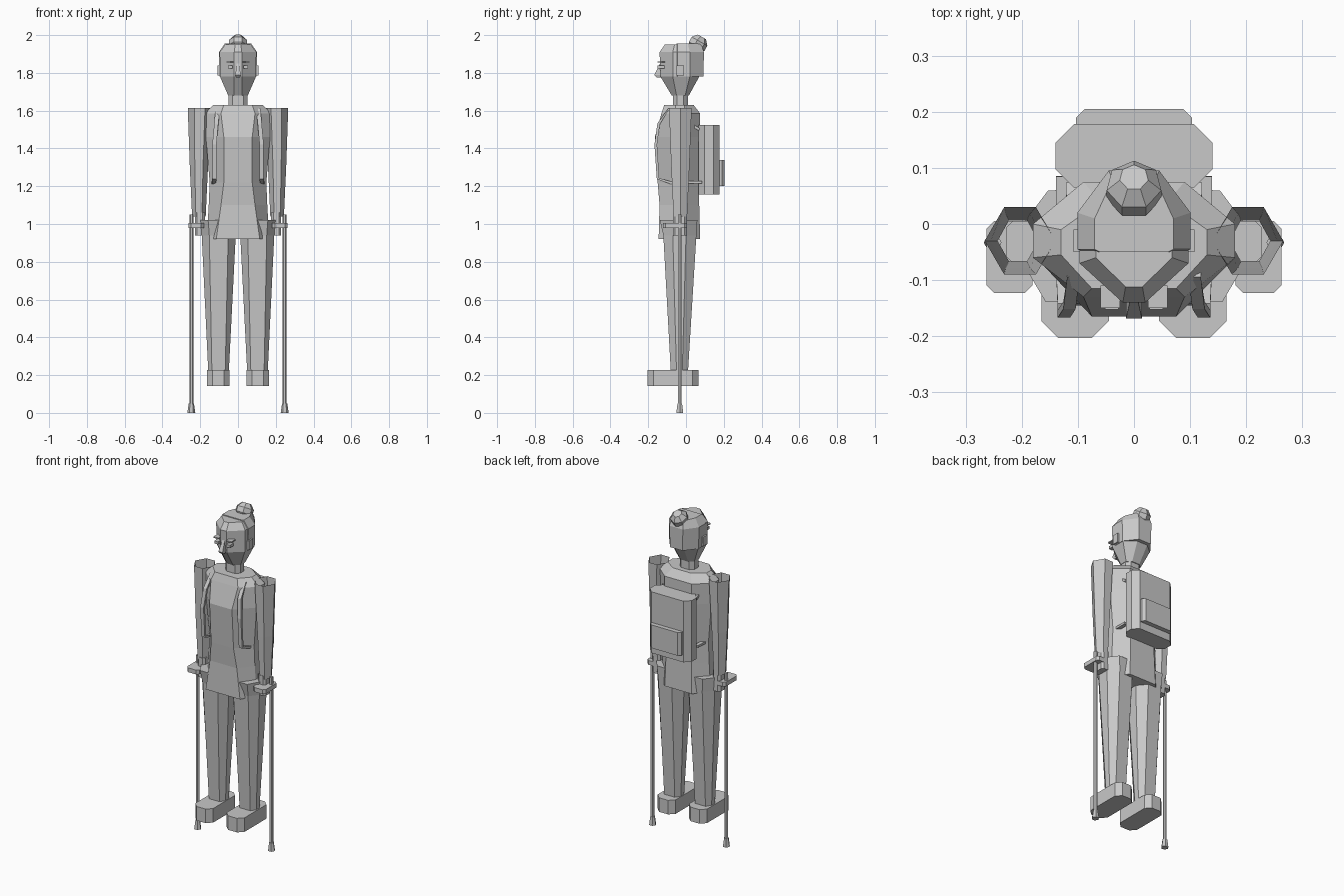
import bpy, bmesh, math
from mathutils import Vector

grey = bpy.data.materials.new("plain_grey")
grey.diffuse_color = (0.58, 0.58, 0.58, 1)


def finish(name, bm):
    bmesh.ops.recalc_face_normals(bm, faces=bm.faces)
    me = bpy.data.meshes.new(name)
    bm.to_mesh(me)
    bm.free()
    ob = bpy.data.objects.new(name, me)
    me.materials.append(grey)
    bpy.context.collection.objects.link(ob)
    return ob


def octagon(z, cx, hx, y0, y1, flat_front, flat_back, side0, side1):
    """Eight-sided section: front and back flats, side walls from side0 to side1."""
    pts = [(-flat_front, y0), (flat_front, y0), (hx, side0), (hx, side1),
           (flat_back, y1), (-flat_back, y1), (-hx, side1), (-hx, side0)]
    return [(cx + x, y, z) for x, y in pts]


def loft(name, rings, bottom=True, top=True):
    bm = bmesh.new()
    vs = [[bm.verts.new(p) for p in r] for r in rings]
    n = len(vs[0])
    for a, b in zip(vs, vs[1:]):
        for i in range(n):
            j = (i + 1) % n
            bm.faces.new((a[i], a[j], b[j], b[i]))
    if bottom:
        bm.faces.new(vs[0][::-1])
    if top:
        bm.faces.new(vs[-1])
    return finish(name, bm)


def slab(name, cx, hx, y0, y1, z0, z1, c):
    """Upright block with chamfered vertical corners."""
    return loft(name, [octagon(z, cx, hx, y0, y1, hx - c, hx - c, y0 + c, y1 - c)
                       for z in (z0, z1)])


def box(name, x0, x1, y0, y1, z0, z1):
    return loft(name, [[(x0, y0, z), (x1, y0, z), (x1, y1, z), (x0, y1, z)]
                       for z in (z0, z1)])


def ngon(z, cx, cy, rx, ry, n, turn=0):
    return [(cx + rx * math.cos(turn + 2 * math.pi * i / n),
             cy + ry * math.sin(turn + 2 * math.pi * i / n), z) for i in range(n)]


def ribbon(name, pts, w, t):
    """Flat band following points in the yz direction, w wide across x."""
    rings = []
    for i, p in enumerate(pts):
        d = Vector(pts[min(i + 1, len(pts) - 1)]) - Vector(pts[max(i - 1, 0)])
        n = Vector((0, d.z, -d.y)).normalized() * t
        p, s = Vector(p), Vector((w, 0, 0))
        rings.append([p - s - n, p + s - n, p + s + n, p - s + n])
    return loft(name, rings)


# Long jacket, hem to collar
loft("jacket", [octagon(z, 0, *r) for z, *r in [
    (0.92, 0.165, -0.145, 0.075, 0.115, 0.09, -0.06, 0.0),
    (1.10, 0.155, -0.140, 0.070, 0.09, 0.085, -0.06, 0.0),
    (1.22, 0.150, -0.150, 0.070, 0.075, 0.08, -0.06, 0.0),
    (1.46, 0.170, -0.165, 0.075, 0.075, 0.09, -0.065, 0.0),
    (1.585, 0.180, -0.130, 0.075, 0.09, 0.09, -0.06, 0.0),
    (1.63, 0.130, -0.115, 0.040, 0.075, 0.06, -0.055, -0.01)]])

# Neck and head
slab("neck", 0, 0.05, -0.07, 0.01, 1.60, 1.70, 0.022)
loft("head", [octagon(z, 0, *r) for z, *r in [
    (1.68, 0.052, -0.075, 0.015, 0.02, 0.025, -0.05, -0.005),
    (1.78, 0.095, -0.135, 0.070, 0.02, 0.035, -0.07, 0.02),
    (1.91, 0.097, -0.140, 0.080, 0.02, 0.04, -0.07, 0.02),
    (1.95, 0.068, -0.112, 0.060, 0.015, 0.035, -0.06, 0.015)]])
# Hair covering the back of the head
loft("hair", [octagon(z, 0, *r) for z, *r in [
    (1.78, 0.098, -0.05, 0.092, 0.09, 0.042, -0.045, 0.02),
    (1.91, 0.101, -0.05, 0.095, 0.09, 0.045, -0.045, 0.02),
    (1.955, 0.070, -0.05, 0.080, 0.06, 0.038, -0.045, 0.01)]])
# Hair bun, leaning back
bun = loft("hair_bun", [ngon(z, 0, 0, r, r, 7, math.pi / 2) for z, r in
                        [(-0.042, 0.026), (-0.015, 0.05), (0.015, 0.05), (0.042, 0.026)]])
bun.location = (0, 0.062, 1.955)
bun.rotation_euler = (math.radians(-30), 0, 0)
# Nose, tapered towards the bridge
loft("nose", [[(-w, y, z), (w, y, z), (w, -0.12, z), (-w, -0.12, z)]
              for z, w, y in [(1.775, 0.010, -0.155), (1.79, 0.014, -0.168),
                              (1.825, 0.010, -0.150), (1.85, 0.007, -0.138)]])

for s, side in ((-1, "left"), (1, "right")):
    # Face details
    xa, xb = sorted((s * 0.028, s * 0.052))
    box(side + "_eye", xa, xb, -0.152, -0.115, 1.822, 1.838)
    xa, xb = sorted((s * 0.025, s * 0.060))
    box(side + "_brow", xa, xb, -0.150, -0.11, 1.854, 1.861)
    xa, xb = sorted((s * 0.09, s * 0.108))
    box(side + "_ear", xa, xb, -0.05, -0.01, 1.785, 1.84)

    # Trouser leg and shoe
    loft(side + "_leg", [octagon(z, s * cx, *r) for z, cx, *r in [
        (0.21, 0.103, 0.054, -0.080, 0.010, 0.035, 0.035, -0.05, -0.02),
        (0.94, 0.102, 0.090, -0.120, 0.055, 0.050, 0.045, -0.07, 0.0),
        (1.02, 0.108, 0.090, -0.138, 0.060, 0.050, 0.045, -0.07, 0.0)]])
    slab(side + "_shoe", s * 0.105, 0.06, -0.203, 0.065, 0.143, 0.228, 0.03)

    # Open six-sided sleeve and hand
    loft(side + "_arm", [[(s * (cx + dx * hx), -0.03 + dy * hy, z) for dx, dy in
                          [(-1, 0), (-0.45, -1), (0.45, -1), (1, 0), (0.45, 1), (-0.45, 1)]]
                         for z, cx, hx, hy in [(1.04, 0.207, 0.036, 0.036),
                                               (1.30, 0.207, 0.048, 0.048),
                                               (1.615, 0.203, 0.063, 0.060)]],
         bottom=False, top=False)
    slab(side + "_hand", s * 0.202, 0.026, -0.07, 0.005, 0.94, 1.06, 0.012)

    # Crutch: handle, pole, rubber foot and upper end
    slab(side + "_crutch_handle", s * 0.222, 0.041, -0.123, 0.005, 0.980, 1.006, 0.014)
    loft(side + "_crutch_pole", [ngon(z, s * 0.247, -0.033, 0.011, 0.011, 6)
                                 for z in (0.03, 1.05)])
    loft(side + "_crutch_foot", [ngon(z, s * 0.247, -0.033, r, r, 6)
                                 for z, r in [(0, 0.021), (0.05, 0.014)]])

    # Backpack strap, down the chest and back under the arm
    ribbon(side + "_strap", [(s * 0.110, 0.07, 1.50), (s * 0.108, -0.095, 1.605),
                             (s * 0.115, -0.145, 1.53), (s * 0.125, -0.160, 1.42),
                             (s * 0.125, -0.148, 1.24), (s * 0.128, -0.08, 1.218),
                             (s * 0.128, 0.085, 1.222)], 0.011, 0.007)

# Backpack and its pocket
slab("backpack", 0, 0.14, 0.065, 0.178, 1.155, 1.525, 0.033)
loft("backpack_pocket", [octagon(z, 0, 0.103, 0.17, 0.205, 0.103, 0.088, 0.17, 0.19)
                         for z in (1.20, 1.34)])
